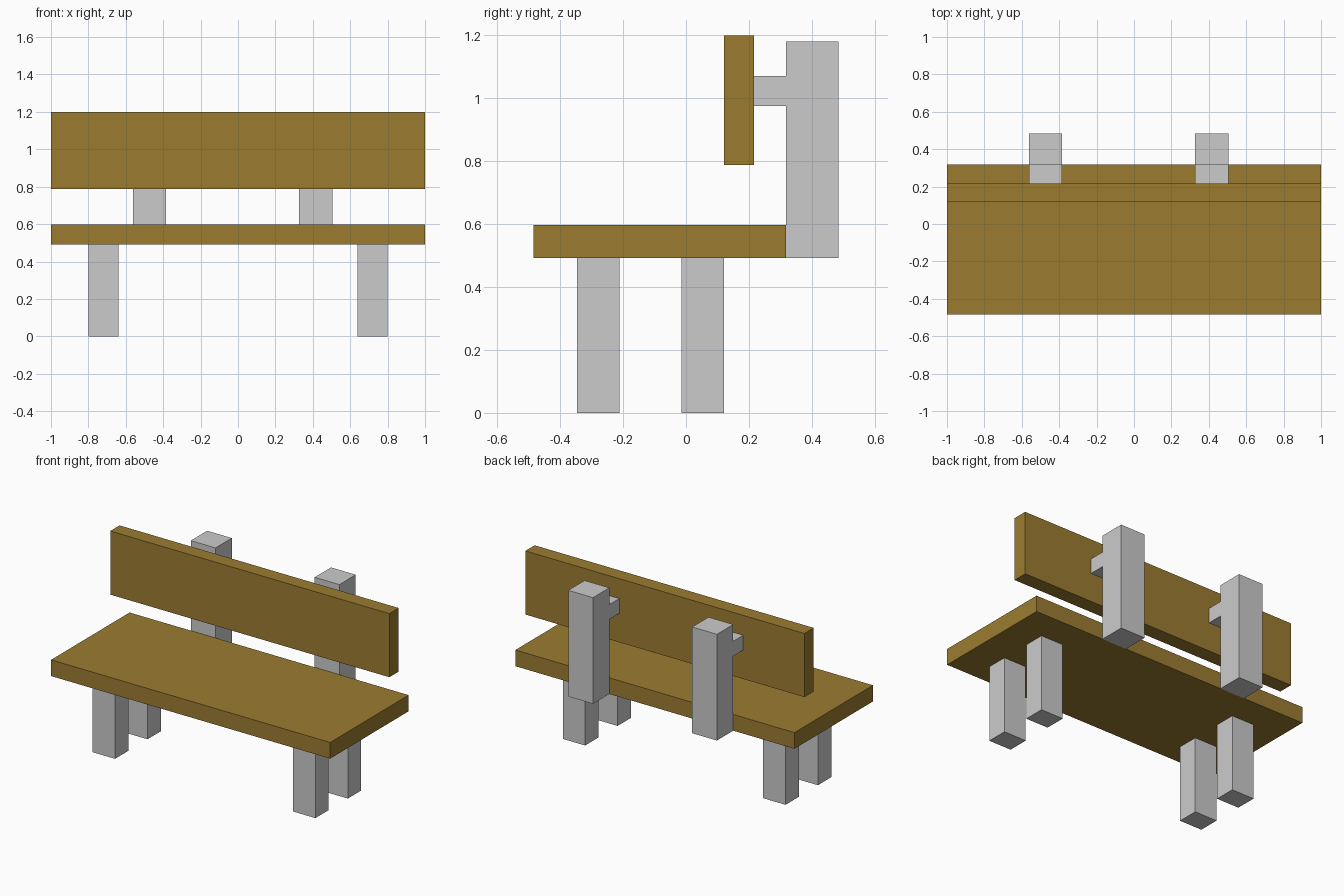
import bpy
import bmesh
from mathutils import Vector

if "Cube" in bpy.data.objects:
    bpy.data.objects.remove(bpy.data.objects["Cube"])

wood = bpy.data.materials.new("wood")
wood.diffuse_color = (0.33, 0.2, 0.03, 1.0)
wood.use_nodes = True
wood.node_tree.nodes["Principled BSDF"].inputs["Base Color"].default_value = wood.diffuse_color


def box(name, x, y, z, material=None):
    """Add a box spanning the given (min, max) ranges."""
    lo, hi = (Vector(c) for c in zip(x, y, z))
    bm = bmesh.new()
    bmesh.ops.create_cube(bm, size=1.0)
    bmesh.ops.scale(bm, vec=hi - lo, verts=bm.verts)
    bmesh.ops.translate(bm, vec=(hi - lo) / 2, verts=bm.verts)
    mesh = bpy.data.meshes.new(name)
    bm.to_mesh(mesh)
    bm.free()
    obj = bpy.data.objects.new(name, mesh)
    obj.location = lo
    if material:
        mesh.materials.append(material)
    bpy.context.collection.objects.link(obj)
    return obj


SEAT_BOTTOM = 0.492
SEAT_BACK = 0.318
REST_BACK = 0.216

# Wooden planks
box("seat", (-1, 1), (-0.485, SEAT_BACK), (SEAT_BOTTOM, 0.597), wood)
box("backrest", (-1, 1), (0.121, REST_BACK), (0.788, 1.2), wood)

# Four legs under the seat
for side, x in (("left", (-0.798, -0.638)), ("right", (0.638, 0.798))):
    box(f"front_leg_{side}", x, (-0.347, -0.211), (0, SEAT_BOTTOM))
    box(f"back_leg_{side}", x, (-0.015, 0.121), (0, SEAT_BOTTOM))

# Rear posts with brackets holding the backrest (slightly off-centre)
for side, x in (("left", (-0.561, -0.384)), ("right", (0.327, 0.504))):
    box(f"post_{side}", x, (SEAT_BACK, 0.485), (SEAT_BOTTOM, 1.18))
    box(f"bracket_{side}", x, (REST_BACK, SEAT_BACK), (0.975, 1.071))
